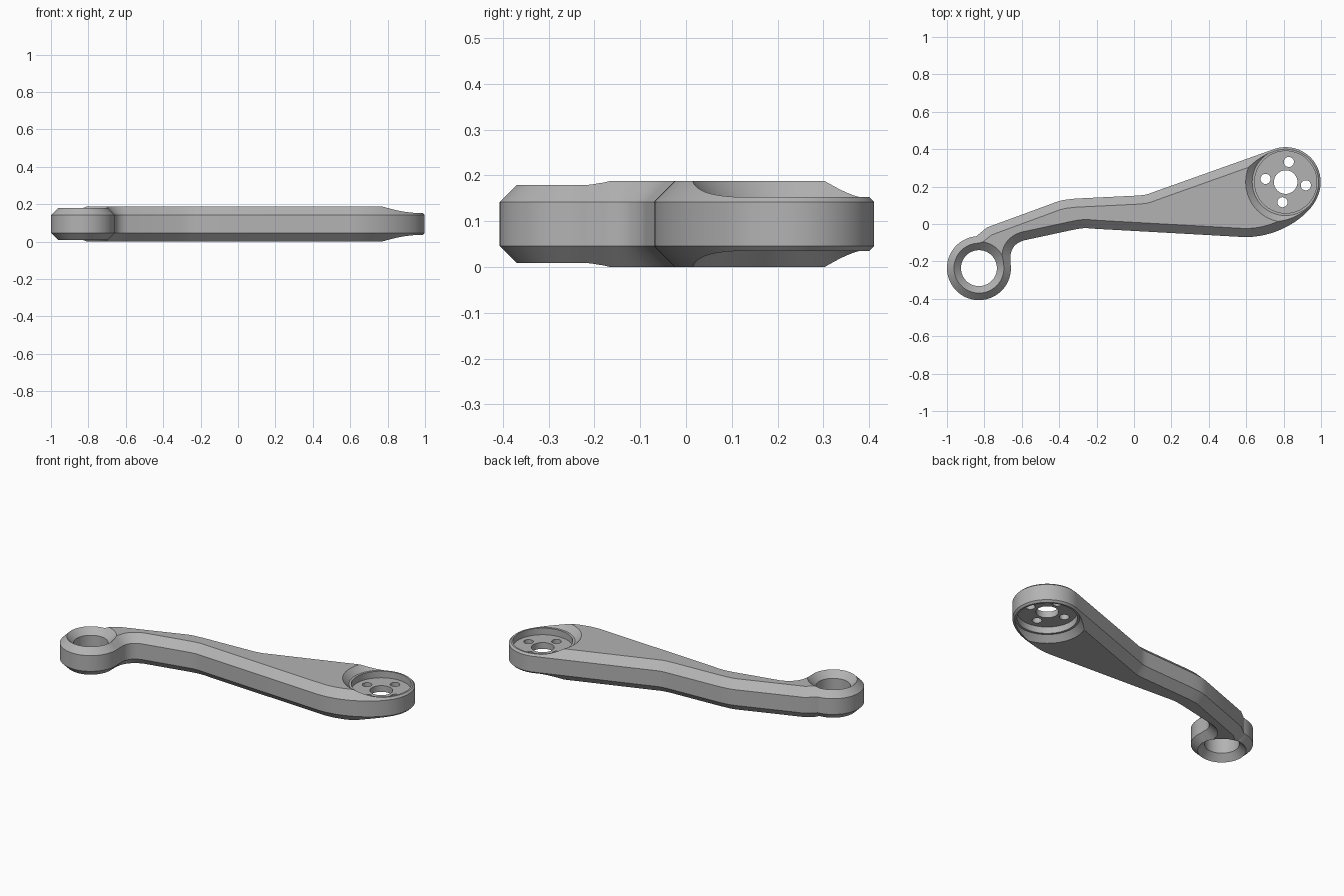
import bpy, bmesh, math
from math import cos, sin, radians, pi

if "Cube" in bpy.data.objects:
    bpy.data.objects.remove(bpy.data.objects["Cube"])

H = 0.188                 # total thickness
CH = 0.046                # edge chamfer
RING = (-0.829, -0.236)   # small eye centre
HUB = (0.811, 0.224)      # large hub centre


def arc(c, r, a0, a1, n):
    return [(c[0] + r * cos(radians(a0 + (a1 - a0) * i / n)),
             c[1] + r * sin(radians(a0 + (a1 - a0) * i / n))) for i in range(n + 1)]


def bez(p, a, b, q, n):
    out = []
    for i in range(n + 1):
        t = i / n
        w = ((1 - t) ** 3, 3 * t * (1 - t) ** 2, 3 * t * t * (1 - t), t ** 3)
        out.append(tuple(sum(k * v[j] for k, v in zip(w, (p, a, b, q))) for j in (0, 1)))
    return out


def soft(p, c, q, n=6):
    return bez(p, c, c, q, n)


def make(name, bm):
    bmesh.ops.recalc_face_normals(bm, faces=bm.faces[:])
    me = bpy.data.meshes.new(name)
    bm.to_mesh(me)
    bm.free()
    ob = bpy.data.objects.new(name, me)
    bpy.context.collection.objects.link(ob)
    return ob


def lathe(name, c, profile, n=72):
    """Closed solid of revolution; the profile runs bottom to top, capped at both ends."""
    bm = bmesh.new()
    rings = [[bm.verts.new((c[0] + r * cos(2 * pi * i / n), c[1] + r * sin(2 * pi * i / n), z))
              for i in range(n)] for r, z in profile]
    for a, b in zip(rings, rings[1:]):
        for i in range(n):
            j = (i + 1) % n
            bm.faces.new((a[i], a[j], b[j], b[i]))
    bm.faces.new(rings[0][::-1])
    bm.faces.new(rings[-1])
    return make(name, bm)


# Arm outline, clockwise from the right side of the eye
outline = arc(RING, 0.171, 8, -265, 56)
outline += [(-0.785, -0.018)]
outline += soft((-0.45, 0.105), (-0.39, 0.128), (-0.31, 0.136))
outline += soft((0.02, 0.152), (0.065, 0.156), (0.11, 0.173))
outline += arc(HUB, 0.187, 109.5, -15, 40)
outline += bez((0.985, 0.155), (0.95, 0.05), (0.78, -0.073), (0.59, -0.07), 20)
outline += soft((-0.2, -0.026), (-0.27, -0.02), (-0.34, -0.034))
outline += bez((-0.59, -0.088), (-0.645, -0.105), (-0.665, -0.145), (-0.659, -0.19), 10)

# Arm body: extruded outline with chamfered top and bottom edges
bm = bmesh.new()
base = bm.faces.new([bm.verts.new((x, y, CH)) for x, y in outline])
ext = bmesh.ops.extrude_face_region(bm, geom=[base], use_keep_orig=True)
top = [g for g in ext["geom"] if isinstance(g, bmesh.types.BMFace)][0]
for v in top.verts:
    v.co.z = H - CH
bmesh.ops.recalc_face_normals(bm, faces=bm.faces[:])
bmesh.ops.inset_individual(bm, faces=[base, top], thickness=CH, depth=CH, use_even_offset=True)
arm = make("link_arm", bm)

# Cutters: countersunk eye, stepped hub recesses on both sides, hub holes
cutters = [lathe("eye_cutter", RING, [(0.162, -0.02), (0.096, CH), (0.096, H - CH), (0.162, H + 0.02)])]
recess = [(0.166, 0.113), (0.166, 0.153), (0.179, 0.153), (0.234, H + 0.02)]
cutters.append(lathe("hub_recess_top_cutter", HUB, recess))
cutters.append(lathe("hub_recess_bottom_cutter", HUB, [(r, H - z) for r, z in reversed(recess)]))
cutters.append(lathe("hub_bore_cutter", HUB, [(0.063, 0.03), (0.063, 0.16)], 48))
for k in range(4):
    a = radians(81 + 90 * k)
    c = (HUB[0] + 0.109 * cos(a), HUB[1] + 0.109 * sin(a))
    cutters.append(lathe("bolt_hole_cutter_%d" % k, c, [(0.027, 0.03), (0.027, 0.16)], 32))

bpy.context.view_layer.objects.active = arm
arm.select_set(True)
for c in cutters:
    m = arm.modifiers.new("cut", "BOOLEAN")
    m.operation = "DIFFERENCE"
    m.solver = "EXACT"
    m.object = c
    bpy.ops.object.modifier_apply(modifier=m.name)
for c in cutters:
    bpy.data.objects.remove(c, do_unlink=True)

# Single grey metal colour
mat = bpy.data.materials.new("grey_metal")
mat.diffuse_color = (0.45, 0.45, 0.45, 1)
mat.use_nodes = True
mat.node_tree.nodes["Principled BSDF"].inputs["Base Color"].default_value = mat.diffuse_color
arm.data.materials.clear()
arm.data.materials.append(mat)
for p in arm.data.polygons:
    p.material_index = 0
bpy.ops.object.shade_smooth_by_angle(angle=radians(25))
